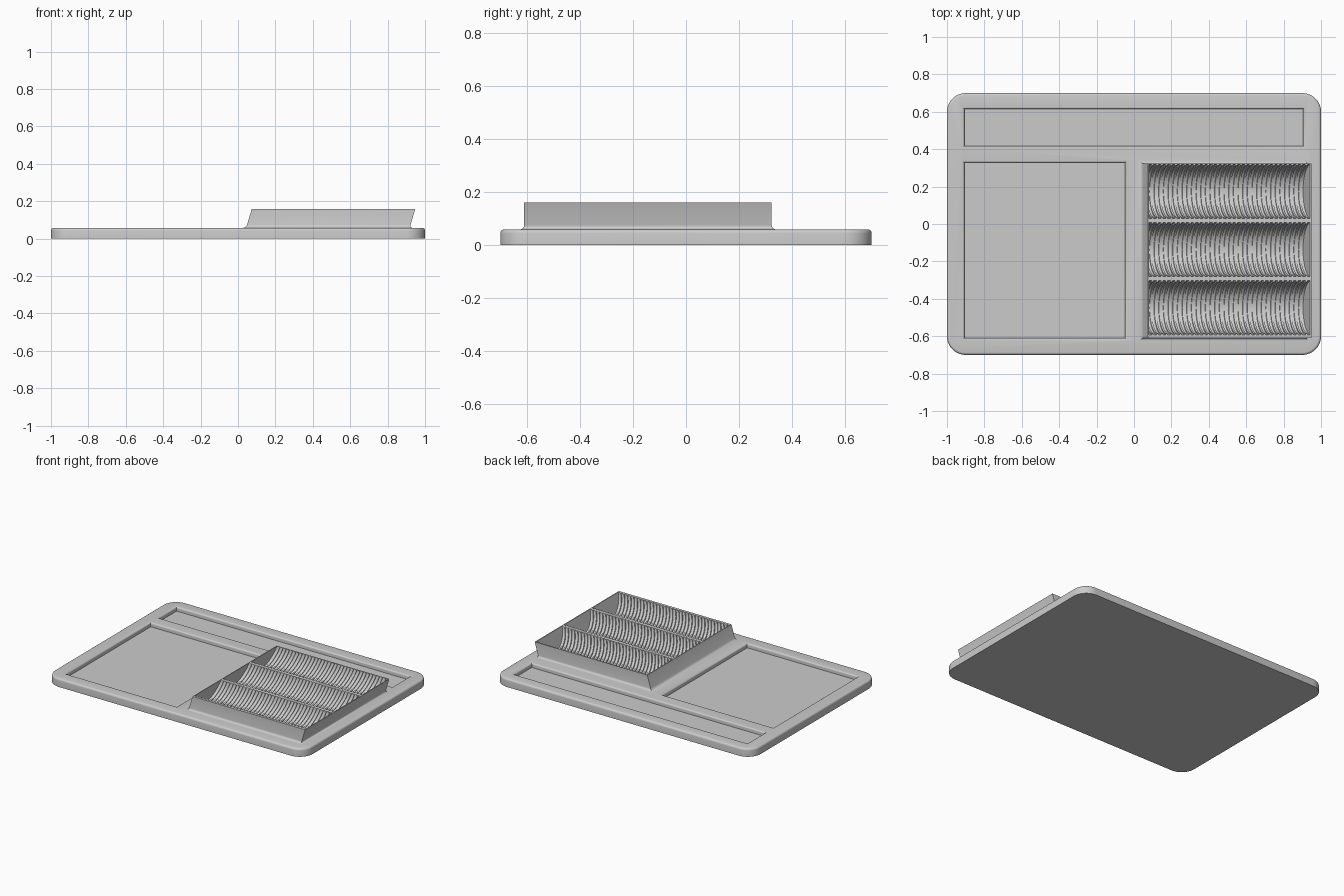
import bpy, bmesh, math

if "Cube" in bpy.data.objects:
    bpy.data.objects.remove(bpy.data.objects["Cube"])

TOP = 0.058      # plate top
RACK = 0.16      # rack top
LEAN = 0.3       # sideways lean of the rack per unit height


def loft(name, rings):
    """Closed solid through rings of equal point count."""
    bm = bmesh.new()
    loops = [[bm.verts.new(p) for p in r] for r in rings]
    n = len(loops[0])
    for a, b in zip(loops, loops[1:]):
        for i in range(n):
            j = (i + 1) % n
            bm.faces.new((a[i], a[j], b[j], b[i]))
    bm.faces.new(loops[0][::-1])
    bm.faces.new(loops[-1])
    bmesh.ops.recalc_face_normals(bm, faces=bm.faces[:])
    me = bpy.data.meshes.new(name)
    bm.to_mesh(me)
    bm.free()
    ob = bpy.data.objects.new(name, me)
    bpy.context.collection.objects.link(ob)
    return ob


def rounded(x0, x1, y0, y1, r, z, n=10):
    pts = []
    for k, (cx, cy) in enumerate([(x1 - r, y1 - r), (x0 + r, y1 - r),
                                  (x0 + r, y0 + r), (x1 - r, y0 + r)]):
        for i in range(n + 1):
            a = math.pi / 2 * (k + i / n)
            pts.append((cx + r * math.cos(a), cy + r * math.sin(a), z))
    return pts


def rect(x0, x1, y0, y1, z, grow=0.0, lean=0.0):
    s = lean * (z - RACK)
    x0, x1, y0, y1 = x0 - grow + s, x1 + grow + s, y0 - grow, y1 + grow
    return [(x0, y0, z), (x1, y0, z), (x1, y1, z), (x0, y1, z)]


def combine(target, other, op):
    bpy.context.view_layer.objects.active = target
    m = target.modifiers.new(op, 'BOOLEAN')
    m.operation, m.solver, m.object = op, 'EXACT', other
    bpy.ops.object.modifier_apply(modifier=m.name)
    bpy.data.objects.remove(other, do_unlink=True)


# Plate with rounded corners and a rounded top edge
F = 0.014
rings = [rounded(-1, 1, -0.7, 0.7, 0.1, 0)]
for i in range(5):
    a = math.pi / 2 * i / 4
    d = F * (1 - math.cos(a))
    rings.append(rounded(-1 + d, 1 - d, -0.7 + d, 0.7 - d, 0.1 - d,
                         TOP - F + F * math.sin(a)))
tray = loft("desk_tray", rings)

# Shallow pockets with rounded rims: pen groove and note pocket
R = 0.011
for box in [(-0.907, 0.904, 0.418, 0.615), (-0.907, -0.048, -0.61, 0.328)]:
    rings = [rect(*box, TOP - 0.03)]
    for i in range(5):
        a = math.pi / 2 * i / 4
        rings.append(rect(*box, TOP - R + R * math.sin(a), R * (1 - math.cos(a))))
    rings.append(rect(*box, TOP + 0.03, R))
    combine(tray, loft("pocket_cutter", rings), 'DIFFERENCE')

# Leaning coin rack with a filleted foot
box = (0.074, 0.948, -0.61, 0.323)
rings = [rect(*box, 0.03, 0.016, LEAN)]
for i in range(5):
    a = math.pi / 2 * i / 4
    rings.append(rect(*box, TOP + 0.016 * (1 - math.cos(a)),
                      0.016 * (1 - math.sin(a)), LEAN))
rings.append(rect(*box, RACK, 0, LEAN))
combine(tray, loft("coin_rack", rings), 'UNION')

# Three ribbed half-round troughs, sheared to match the lean
SLOTS, X0, X1, CZ = 35, 0.08, 0.942, 0.178
pitch = (X1 - X0) / (SLOTS - 0.4)


def half_disc(x, cy, r, n=28):
    pts = []
    for i in range(n + 1):
        a = math.pi * (1 + i / n)
        z = CZ + r * math.sin(a)
        pts.append((x + LEAN * (z - RACK), cy + r * math.cos(a), z))
    return pts


for cy in (0.174, -0.137, -0.448):
    rings = []
    for k in range(SLOTS):
        x = X0 + k * pitch
        rings += [half_disc(x, cy, 0.146), half_disc(x + 0.6 * pitch, cy, 0.146)]
        if k < SLOTS - 1:
            rings += [half_disc(x + 0.6 * pitch, cy, 0.139),
                      half_disc(x + pitch, cy, 0.139)]
    combine(tray, loft("trough_cutter", rings), 'DIFFERENCE')

bpy.ops.object.select_all(action='DESELECT')
tray.select_set(True)
bpy.context.view_layer.objects.active = tray
bpy.ops.object.shade_smooth_by_angle(angle=math.radians(30))
